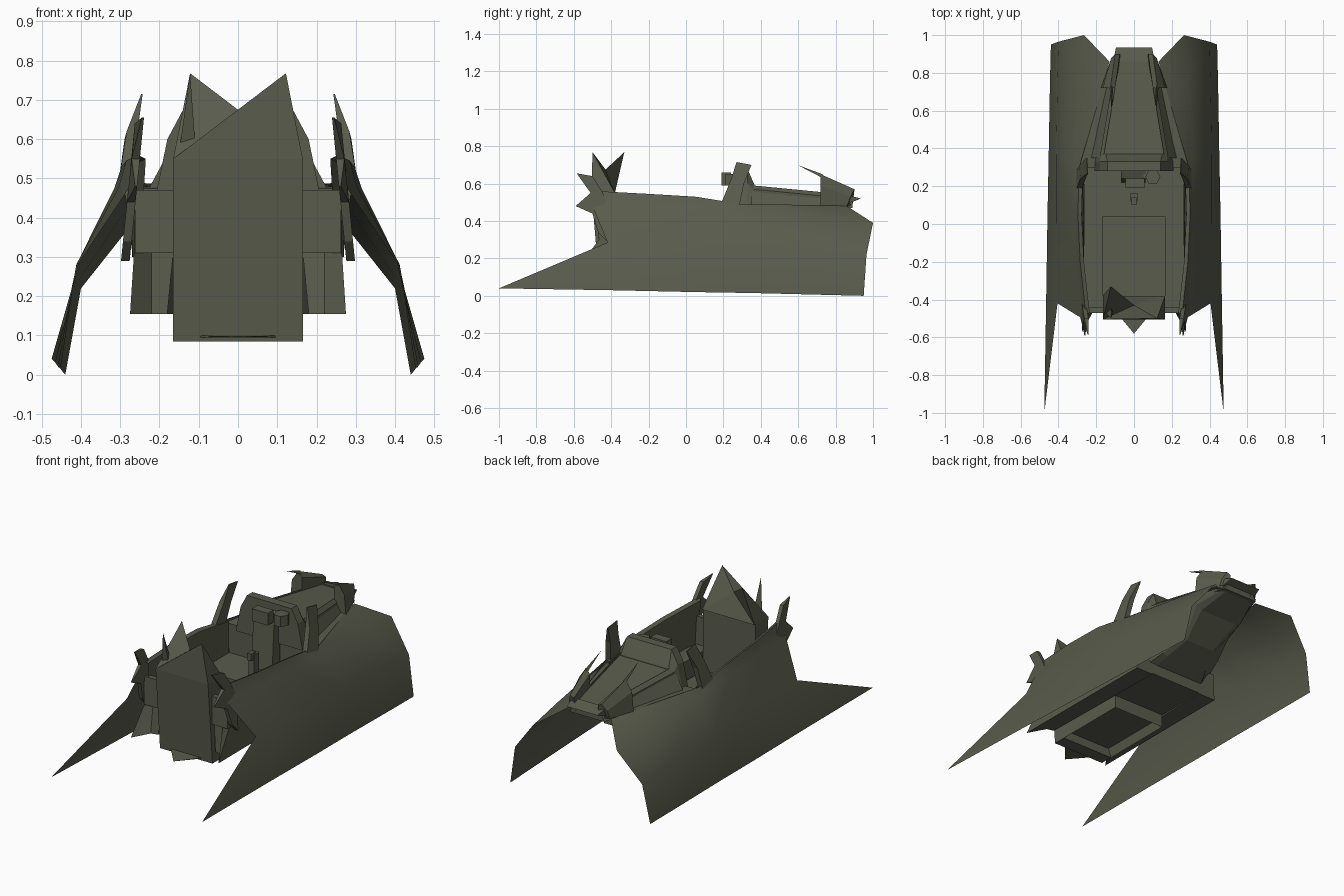
import bpy, bmesh, math
from mathutils import Vector

if "Cube" in bpy.data.objects:
    bpy.data.objects.remove(bpy.data.objects["Cube"])

olive = bpy.data.materials.new("olive armour")
olive.diffuse_color = (0.100, 0.106, 0.073, 1)
olive.use_nodes = True
olive.node_tree.nodes["Principled BSDF"].inputs["Base Color"].default_value = olive.diffuse_color


def finish(name, bm, mirror=False, smooth=False, normals=True):
    if mirror:
        geo = bmesh.ops.duplicate(bm, geom=bm.verts[:] + bm.edges[:] + bm.faces[:])["geom"]
        for v in [g for g in geo if isinstance(g, bmesh.types.BMVert)]:
            v.co.x *= -1
        bmesh.ops.reverse_faces(bm, faces=[g for g in geo if isinstance(g, bmesh.types.BMFace)])
    if normals:
        bmesh.ops.recalc_face_normals(bm, faces=bm.faces[:])
    me = bpy.data.meshes.new(name)
    bm.to_mesh(me)
    bm.free()
    me.materials.append(olive)
    ob = bpy.data.objects.new(name, me)
    bpy.context.collection.objects.link(ob)
    if smooth:
        bpy.ops.object.select_all(action='DESELECT')
        ob.select_set(True)
        bpy.context.view_layer.objects.active = ob
        bpy.ops.object.shade_smooth_by_angle(angle=math.radians(35))
    return ob


def loft(name, rings, closed=True, mirror=False, smooth=False):
    """Skin equal-length rings; closed rings are capped, open ones give a sheet."""
    bm = bmesh.new()
    rows = [[bm.verts.new(p) for p in r] for r in rings]
    n = len(rows[0])
    for a, b in zip(rows, rows[1:]):
        for i in range(n if closed else n - 1):
            j = (i + 1) % n
            bm.faces.new((a[i], a[j], b[j], b[i]))
    if closed:
        bm.faces.new(rows[0])
        bm.faces.new(rows[-1])
    return finish(name, bm, mirror, smooth, closed)


def box(name, x0, x1, y0, y1, z0, z1, mirror=False):
    ring = lambda z: [(x0, y0, z), (x1, y0, z), (x1, y1, z), (x0, y1, z)]
    return loft(name, [ring(z0), ring(z1)], mirror=mirror)


def sym(y, half):
    """Cross-section at y from its right half, listed bottom to top."""
    return [(x, y, z) for x, z in half] + [(-x, y, z) for x, z in reversed(half)]


def spike(name, base, tip, mirror=False):
    bm = bmesh.new()
    b = [bm.verts.new(p) for p in base]
    t = bm.verts.new(tip)
    bm.faces.new(b)
    for i in range(len(b)):
        bm.faces.new((b[i], b[(i + 1) % len(b)], t))
    return finish(name, bm, mirror)


# swept side armour sheets, rim to ground edge
loft("side_armour", [
    [(.255, -.48, .56), (.275, -.50, .48), (.405, -.42, .285), (.475, -1.0, .04)],
    [(.285, -.20, .545), (.305, -.20, .475), (.41, -.20, .285), (.465, -.40, .03)],
    [(.297, .05, .53), (.315, .05, .475), (.412, .05, .28), (.458, .05, .02)],
    [(.29, .30, .49), (.31, .32, .47), (.412, .35, .265), (.452, .35, .015)],
    [(.165, .73, .485), (.285, .75, .42), (.405, .75, .24), (.445, .75, .005)],
    [(.13, .86, .48), (.265, 1.0, .39), (.40, .965, .22), (.44, .95, 0)],
], closed=False, mirror=True, smooth=True)

# cockpit inner walls
loft("cockpit_wall", [
    [(.255, -.48, .56), (.235, -.47, .55), (.25, -.46, .30)],
    [(.285, -.20, .545), (.265, -.20, .535), (.265, -.20, .30)],
    [(.297, .05, .53), (.277, .05, .52), (.268, .05, .30)],
    [(.29, .30, .49), (.27, .30, .485), (.27, .30, .30)],
], closed=False, mirror=True)

# lower hull: side pods with pointed front corners, deck and foot well
loft("hull_pod", [
    [(.165, .35, .155), (.272, .35, .155), (.275, -.57, .155), (.22, -.47, .155), (.18, -.46, .155)],
    [(.165, .35, .31), (.265, .35, .31), (.265, -.46, .31), (.22, -.45, .31), (.165, -.45, .31)],
], mirror=True)
box("front_bulkhead", .16, .262, -.47, -.44, .31, .47, mirror=True)
box("rear_deck", -.166, .166, .04, .35, .16, .31)

bm = bmesh.new()
bmesh.ops.create_cube(bm, size=1)
for v in bm.verts:
    v.co = Vector((v.co.x * .33, -.21 + v.co.y * .50, .1425 + v.co.z * .115))
bm.normal_update()
under = [f for f in bm.faces if f.normal.z < -.9]
bmesh.ops.inset_region(bm, faces=under, thickness=.025)
bmesh.ops.translate(bm, verts=under[0].verts[:], vec=(0, 0, .05))
finish("foot_well", bm)

# rear hull, undercut towards the tail
loft("rear_hull", [
    sym(.30, [(.14, .20), (.20, .20), (.265, .31), (.29, .475)]),
    sym(.42, [(.12, .25), (.15, .26), (.24, .36), (.258, .48)]),
    sym(.55, [(.09, .305), (.105, .31), (.20, .42), (.22, .482)]),
    sym(.71, [(.12, .41), (.155, .43), (.165, .45), (.172, .485)]),
    sym(.88, [(.08, .475), (.10, .48), (.11, .485), (.12, .49)]),
])

# front shield, leaning slightly forward, with jagged crest
loft("front_shield", [[(-.165, y, z), (.165, y, z), (.165, -.39, z), (-.165, -.39, z)]
                      for y, z in ((-.465, .085), (-.505, .55))])
bm = bmesh.new()
A, B, C, D, L, V, R = [bm.verts.new(p) for p in (
    (-.165, -.505, .55), (.165, -.505, .55), (.165, -.38, .55), (-.165, -.38, .55),
    (-.122, -.33, .768), (0, -.43, .675), (.122, -.5, .768))]
for f in ((A, V, L), (A, R, V), (A, B, R), (B, C, R), (C, V, R), (C, D, V), (D, L, V), (D, A, L), (A, D, C, B)):
    bm.faces.new(f)
finish("shield_crest", bm)
spike("crest_spike", [(-.15, -.47, .57), (-.11, -.47, .60), (-.12, -.43, .58)], (-.122, -.5, .768))
spike("shield_nose", [(-.1, -.46, .095), (.1, -.46, .095), (.1, -.46, .10), (-.1, -.46, .10)], (0, -.58, .097))

# barbed horns at the front corners, thinning to their tips
barb = [(-.59, .48), (-.51, .55), (-.585, .655), (-.50, .64), (-.45, .56),
        (-.42, .50), (-.42, .29), (-.47, .34), (-.50, .44)]
loft("front_horn", [[(.249 + (.56 - z) * .1 + side * min(.022, .003 + (y + .6) * .2), y, z) for y, z in barb]
                    for side in (0, 1)], mirror=True)

# upright pillars beside the bulkhead
post = [(.19, .50), (.24, .62), (.27, .715), (.35, .70), (.31, .60), (.285, .48)]
loft("side_pillar", [[(.245 + (.70 - z) * .14 + side * min(.03, (.73 - z) * .25), y, z) for y, z in post]
                     for side in (0, 1)], mirror=True)

# arched bulkhead and engine hood
arch = [(.21, .455), (.18, .60), (.14, .675)]
loft("arched_bulkhead", [sym(.28, arch), sym(.33, arch), sym(.37, [(.205, .46), (.175, .56), (.15, .585)])])
loft("engine_hood", [sym(.35, [(.235, .46), (.17, .58)]), sym(.72, [(.155, .47), (.105, .545)]),
                     sym(.89, [(.11, .47), (.075, .53)])])
loft("hood_rail", [[(x, y, z), (x + .02, y, z - .02), (x + .02, y, z - .04), (x, y, z - .04)]
                   for x, y, z in ((.16, .36, .59), (.10, .72, .555))], mirror=True)

# tail cowl blocks, antennas and lip
loft("tail_cowl", [
    [(.10, .72, .48), (.175, .72, .48), (.165, .72, .59), (.125, .72, .65), (.10, .72, .62)],
    [(.07, .89, .48), (.125, .86, .48), (.12, .88, .53), (.10, .90, .57), (.075, .90, .56)],
], mirror=True)
spike("antenna", [(.11, .73, .63), (.13, .73, .63), (.12, .73, .65)], (.118, .595, .70), mirror=True)
loft("tail_lip", [[(s, .86, .49), (s * .87, .935, .52), (s, .86, .54)] for s in (.11, -.11)])

# control console, post and lever
loft("console", [[(x, .22, .30), (x, .29, .30), (x, .29, .64), (x, .24, .62)] for x in (-.07, .06)])
box("console_display", -.045, .055, .19, .24, .59, .66)
loft("control_post", [[(.10 + .04 * math.cos(a * math.pi / 3), .25 + .045 * math.sin(a * math.pi / 3), z)
                       for a in range(6)] for z in (.59, .65)])
box("post_arm", .05, .10, .24, .29, .60, .63)
box("lever", -.018, .018, .12, .165, .30, .44)
box("lever_grip", -.012, .012, .10, .14, .41, .45)
